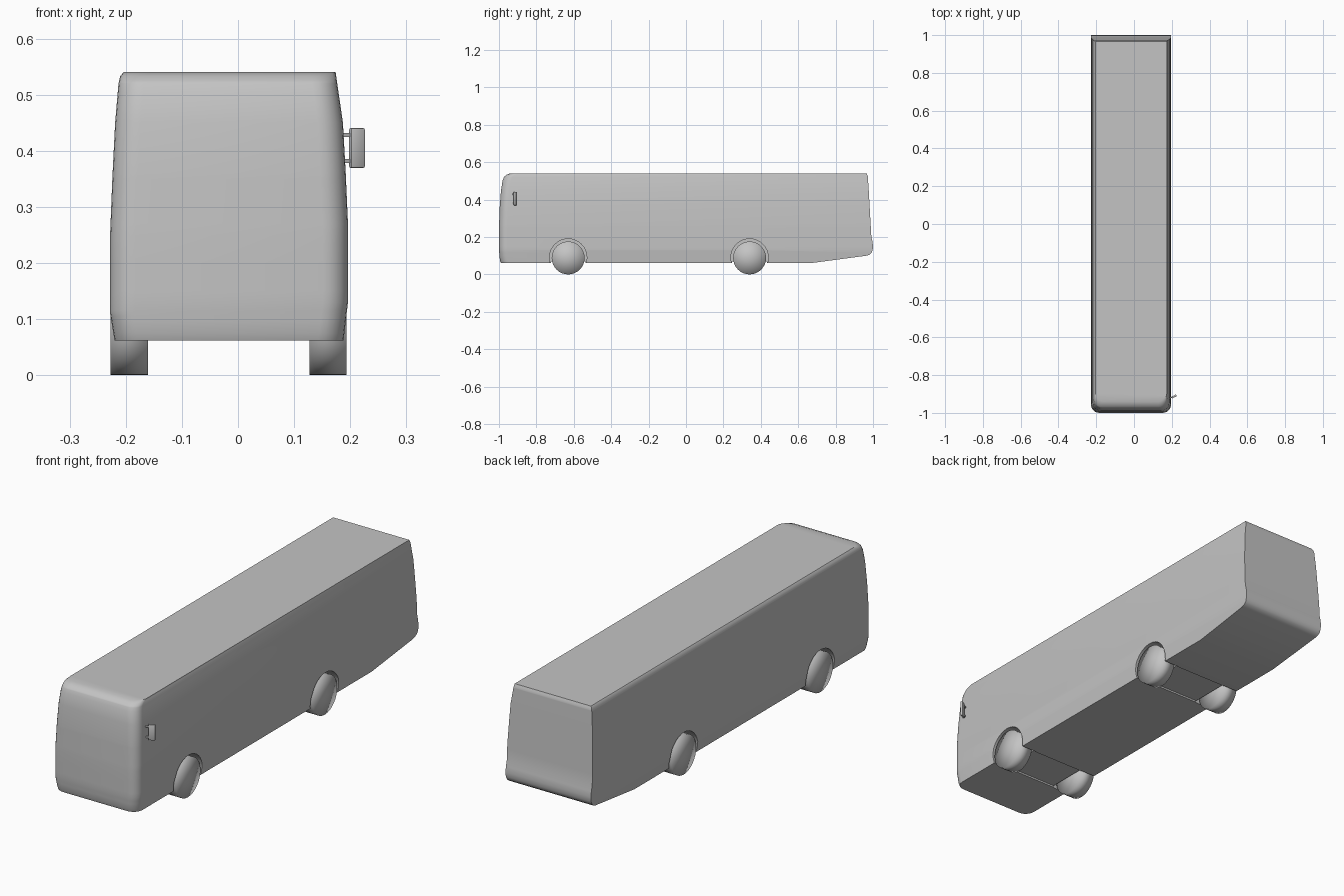
import bpy, bmesh, math
from mathutils import Matrix, Vector

cube = bpy.data.objects.get("Cube")
if cube:
    bpy.data.objects.remove(cube)

# One plain grey for the whole vehicle
grey = bpy.data.materials.new("plain grey")
grey.use_nodes = True
colour = (0.55, 0.55, 0.55, 1)
grey.diffuse_color = colour
grey.node_tree.nodes["Principled BSDF"].inputs["Base Color"].default_value = colour


def finish(name, bm):
    bmesh.ops.recalc_face_normals(bm, faces=bm.faces)
    mesh = bpy.data.meshes.new(name)
    bm.to_mesh(mesh)
    bm.free()
    mesh.materials.append(grey)
    obj = bpy.data.objects.new(name, mesh)
    bpy.context.collection.objects.link(obj)
    return obj


def select_only(obj):
    bpy.ops.object.select_all(action='DESELECT')
    obj.select_set(True)
    bpy.context.view_layer.objects.active = obj


def cylinder(name, x0, x1, y, z, radius, sides, fan=False):
    bm = bmesh.new()
    place = Matrix.Translation(((x0 + x1) / 2, y, z)) @ Matrix.Rotation(math.pi / 2, 4, 'Y')
    bmesh.ops.create_cone(bm, cap_ends=True, cap_tris=fan, segments=sides,
                          radius1=radius, radius2=radius, depth=x1 - x0, matrix=place)
    return finish(name, bm)


def box(name, centre, size, turn=0, bevel=0):
    bm = bmesh.new()
    place = (Matrix.Translation(centre) @ Matrix.Rotation(turn, 4, 'Z')
             @ Matrix.Diagonal((*size, 1)))
    bmesh.ops.create_cube(bm, size=1, matrix=place)
    if bevel:
        bmesh.ops.bevel(bm, geom=bm.edges[:], offset=bevel, segments=2,
                        profile=0.5, affect='EDGES')
    return finish(name, bm)


def sample(profile, z):
    """Read a (z, value) profile at height z."""
    for (za, a), (zb, b) in zip(profile, profile[1:]):
        if z <= zb:
            return a + (b - a) * (z - za) / (zb - za)
    return profile[-1][1]


# Body: a stack of plan outlines following the side and end profiles
RIGHT = [(.062, -.22), (.11, -.228), (.25, -.228), (.35, -.224), (.45, -.219),
         (.52, -.213), (.533, -.21), (.54, -.204)]
LEFT = [(.062, .188), (.13, .196), (.27, .196), (.36, .192), (.45, .187), (.54, .174)]
FRONT = [(.062, -.99), (.075, -.995), (.13, -1), (.25, -1), (.36, -.996), (.45, -.989),
         (.505, -.98), (.522, -.972), (.533, -.96), (.54, -.94)]
BACK = [(.062, .68), (.1, .965), (.105, .98), (.115, .992), (.13, .998), (.15, 1),
        (.175, .997), (.2, .991), (.45, .977), (.525, .972), (.54, .966)]
CORNER = 0.045

levels = sorted({z for profile in (RIGHT, LEFT, FRONT, BACK) for z, _ in profile})
bm = bmesh.new()
rings = []
for z in levels:
    x0, x1, y0, y1 = (sample(p, z) for p in (RIGHT, LEFT, FRONT, BACK))
    outline = [(x0, y1)]
    for cx, start in ((x0 + CORNER, math.pi), (x1 - CORNER, 1.5 * math.pi)):
        for i in range(7):
            a = start + i * math.pi / 12
            outline.append((cx + CORNER * math.cos(a), y0 + CORNER + CORNER * math.sin(a)))
    outline.append((x1, y1))
    rings.append([bm.verts.new((x, y, z)) for x, y in outline])
for low, high in zip(rings, rings[1:]):
    for i in range(len(low)):
        j = (i + 1) % len(low)
        bm.faces.new((low[i], low[j], high[j], high[i]))
bm.faces.new(rings[0])
bm.faces.new(rings[-1])
body = finish("bus_body", bm)

# Wheel wells, closed on the inside, joined by a shallow floor channel
AXLES = {"front": -0.63, "rear": 0.34}
SIDES = {"right": (-0.227, -0.16), "left": (0.127, 0.193)}
cutters = []
for end, y in AXLES.items():
    cutters.append(box(end + "_channel_cutter", (-.016, y, .055), (.6, .186, .03)))
    for side, (xa, xb) in SIDES.items():
        span = (-0.3, xb + 0.012) if side == "right" else (xa - 0.012, 0.3)
        cutters.append(cylinder(f"{end}_{side}_well_cutter", *span, y, 0.09, 0.1, 32))
for cutter in cutters:
    cutter.hide_render = True
    cut = body.modifiers.new(cutter.name, 'BOOLEAN')
    cut.operation = 'DIFFERENCE'
    cut.solver = 'EXACT'
    cut.object = cutter
    select_only(body)
    bpy.ops.object.modifier_apply(modifier=cut.name)
    bpy.data.objects.remove(cutter)
select_only(body)
bpy.ops.object.shade_smooth_by_angle(angle=math.radians(32))

# Wheels, softly shaded all over
for end, y in AXLES.items():
    for side, (xa, xb) in SIDES.items():
        wheel = cylinder(f"{end}_{side}_wheel", xa, xb, y, 0.088, 0.088, 32, fan=True)
        select_only(wheel)
        bpy.ops.object.shade_smooth()

# Side mirror on two short arms
TURN = math.radians(28)
mirror = box("side_mirror", (.212, -.913, .405), (.029, .01, .071), TURN, .003)
select_only(mirror)
bpy.ops.object.shade_smooth_by_angle(angle=math.radians(40))
for name, z in (("upper", .428), ("lower", .382)):
    box(name + "_mirror_arm", (.192, -.921, z), (.022, .006, .007), TURN)
